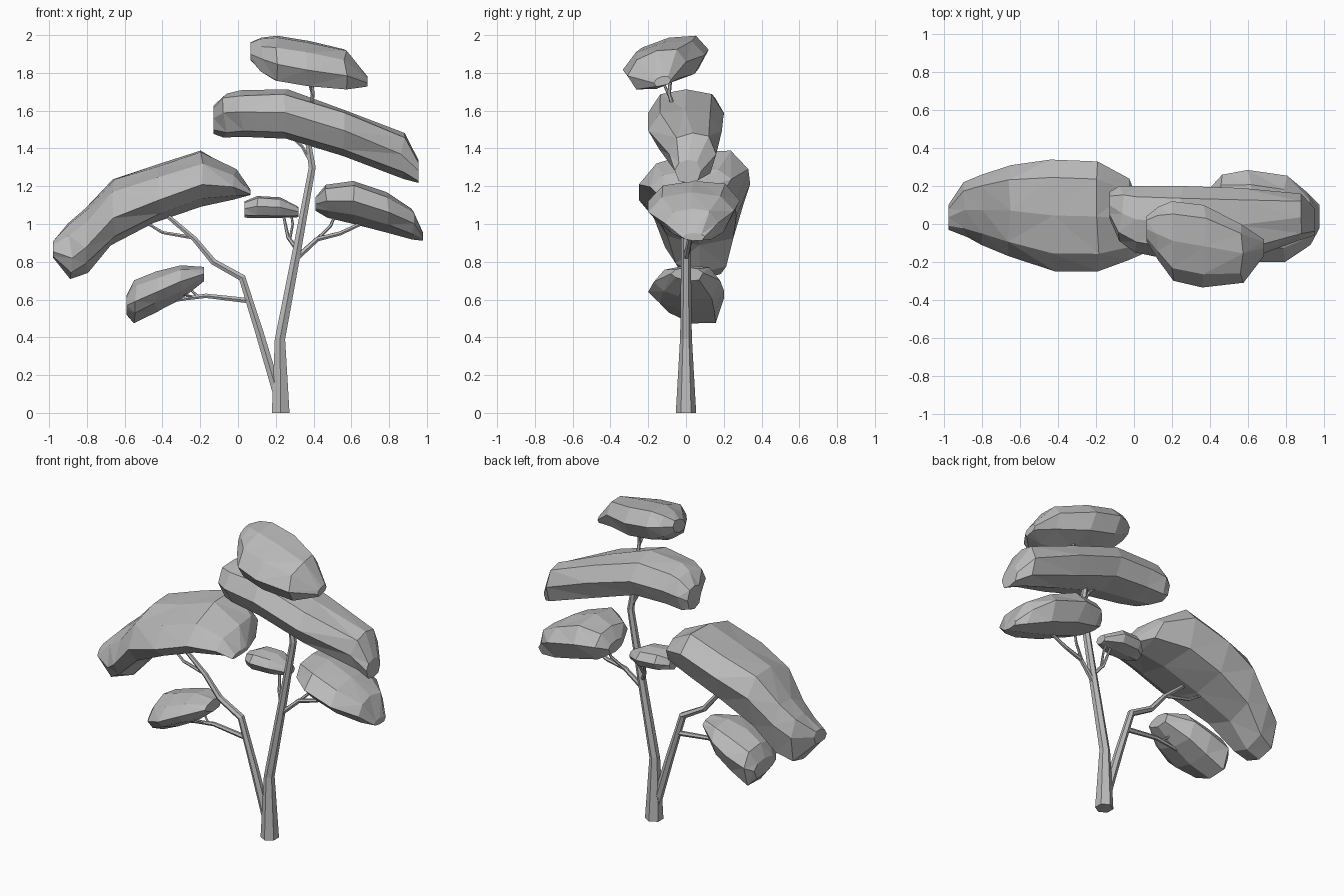
import bpy
import bmesh
import random

random.seed(4)

default_cube = bpy.data.objects.get("Cube")
if default_cube:
    bpy.data.objects.remove(default_cube, do_unlink=True)

# One flat colour for the whole tree
grey = bpy.data.materials.new("plain_grey")
grey.use_nodes = True
grey.diffuse_color = (0.5, 0.5, 0.5, 1)
shader = grey.node_tree.nodes["Principled BSDF"]
shader.inputs["Base Color"].default_value = grey.diffuse_color
shader.inputs["Roughness"].default_value = 0.9

# Unit cross-section of a leaf clump, full above and below
PROFILE = [(-1, .1), (-.68, .8), (0, 1), (.68, .82),
           (1, .05), (.75, -.75), (0, -1), (-.7, -.75)]


def clump(name, stations, tilt=0.0, dip=0.0, jitter=0.008):
    """Faceted clump lofted along x through (x, front, back, low, high).
    Tilt raises the back of the upper side, dip the back of the underside."""
    sheared = [v + (tilt if v > 0 else dip) * u for u, v in PROFILE]
    low_v, high_v = min(sheared), max(sheared)
    bm = bmesh.new()
    rings = []
    for x, front, back, low, high in stations:
        ring = []
        for (u, _), v in zip(PROFILE, sheared):
            y = front + (back - front) * (u + 1) / 2
            z = low + (high - low) * (v - low_v) / (high_v - low_v)
            slide = random.uniform(-2, 2) * jitter
            if x in (stations[0][0], stations[-1][0]):
                slide = 0
            ring.append(bm.verts.new((x + slide, y, z + random.uniform(-jitter, jitter) / 2)))
        rings.append(ring)
    count = len(PROFILE)
    for first, second in zip(rings, rings[1:]):
        for i in range(count):
            j = (i + 1) % count
            bm.faces.new((first[i], first[j], second[j], second[i]))
    bm.faces.new(rings[0])
    bm.faces.new(rings[-1])
    # Split the warped sides into crisp facets
    bmesh.ops.triangulate(bm, faces=[f for f in bm.faces if len(f.verts) == 4])
    bmesh.ops.recalc_face_normals(bm, faces=bm.faces)
    mesh = bpy.data.meshes.new(name)
    bm.to_mesh(mesh)
    bm.free()
    mesh.materials.append(grey)
    obj = bpy.data.objects.new(name, mesh)
    bpy.context.collection.objects.link(obj)


def limb(name, path, thick, thin):
    """Six-sided tapering branch along a path of (x, y, z) points."""
    curve = bpy.data.curves.new(name, "CURVE")
    curve.dimensions = "3D"
    curve.bevel_depth = 1
    curve.bevel_resolution = 1
    curve.use_fill_caps = True
    spline = curve.splines.new("POLY")
    spline.use_smooth = False
    spline.points.add(len(path) - 1)
    for i, (point, co) in enumerate(zip(spline.points, path)):
        point.co = (*co, 1)
        point.radius = thick + (thin - thick) * i / (len(path) - 1)
    curve.materials.append(grey)
    obj = bpy.data.objects.new(name, curve)
    bpy.context.collection.objects.link(obj)
    bpy.ops.object.select_all(action="DESELECT")
    obj.select_set(True)
    bpy.context.view_layer.objects.active = obj
    bpy.ops.object.convert(target="MESH")


# Trunk: thick foot, then a long leaning stem
limb("trunk_foot", [(.226, 0, 0), (.222, 0, .4)], .054, .031)
limb("trunk_stem", [(.222, 0, .39), (.31, 0, .85), (.393, 0, 1.3), (.365, 0, 1.47)], .031, .016)

# Side limb and its twigs
limb("side_limb", [(.21, 0, .1), (.115, 0, .42), (.022, 0, .715), (-.13, 0, .8),
                   (-.23, 0, .92), (-.37, 0, 1.04)], .028, .013)
limb("side_limb_twig", [(-.25, 0, .93), (-.4, .02, .955), (-.49, .04, 1.01)], .011, .007)
limb("low_branch", [(.05, 0, .595), (-.17, 0, .62), (-.28, 0, .605), (-.42, 0, .58)], .016, .008)
limb("low_branch_twig", [(-.21, 0, .615), (-.25, .02, .65), (-.28, .03, .69)], .008, .005)
limb("low_branch_front_twig", [(-.24, 0, .615), (-.34, -.06, .64)], .007, .005)

# Branches of the main stem
limb("right_branch", [(.31, 0, .82), (.42, .02, .92), (.54, .03, .95), (.67, .03, 1.01)], .016, .01)
limb("right_branch_twig", [(.41, .02, .91), (.49, .06, .99), (.52, .08, 1.06)], .01, .007)
limb("middle_branch", [(.31, 0, .87), (.265, .04, .93), (.24, .08, 1.05)], .013, .007)
limb("middle_branch_twig", [(.275, .03, .92), (.29, .07, 1.0), (.28, .09, 1.06)], .008, .006)
limb("upper_branch", [(.39, 0, 1.32), (.34, 0, 1.41), (.25, 0, 1.49)], .011, .007)
limb("top_branch", [(.365, 0, 1.45), (.39, -.06, 1.6), (.395, -.09, 1.69), (.39, -.08, 1.78)], .013, .009)
limb("top_branch_twig", [(.395, -.09, 1.68), (.37, -.13, 1.77)], .008, .006)

# Leaf clumps, from the top down
clump("top_foliage", [
    (.065, -.09, .04, 1.87, 1.96),
    (.12, -.19, .09, 1.81, 1.985),
    (.2, -.3, .12, 1.76, 1.995),
    (.37, -.335, .1, 1.73, 1.97),
    (.57, -.31, .0, 1.71, 1.925),
    (.685, -.17, -.08, 1.73, 1.78)], tilt=.38, dip=.4, jitter=.005)
clump("upper_foliage", [
    (-.13, .03, .17, 1.48, 1.63),
    (-.07, -.09, .2, 1.455, 1.69),
    (.02, -.15, .2, 1.46, 1.705),
    (.25, -.2, .2, 1.45, 1.71),
    (.55, -.2, .19, 1.36, 1.61),
    (.87, -.09, .16, 1.24, 1.485),
    (.955, -.06, .08, 1.215, 1.34)])
clump("left_foliage", [
    (-.98, -.03, .1, .82, .91),
    (-.89, -.07, .22, .705, 1.0),
    (-.8, -.11, .26, .74, 1.08),
    (-.66, -.17, .31, .89, 1.24),
    (-.43, -.25, .34, 1.01, 1.31),
    (-.2, -.25, .33, 1.09, 1.385),
    (-.02, -.19, .24, 1.13, 1.29),
    (.065, -.15, .02, 1.15, 1.18)], tilt=.3, dip=-.05)
clump("right_foliage", [
    (.41, .05, .2, 1.07, 1.14),
    (.47, -.08, .26, 1.03, 1.21),
    (.61, -.2, .285, 1.0, 1.23),
    (.8, -.2, .255, .95, 1.165),
    (.92, -.11, .17, .915, 1.08),
    (.98, -.02, .1, .91, .95)], tilt=.05, dip=-.25, jitter=.006)
clump("middle_foliage", [
    (.035, .02, .12, 1.035, 1.12),
    (.1, -.03, .18, 1.03, 1.15),
    (.22, -.02, .19, 1.03, 1.14),
    (.32, .04, .12, 1.035, 1.09)], jitter=.004)
clump("low_foliage", [
    (-.59, -.07, .15, .52, .62),
    (-.54, -.14, .2, .475, .7),
    (-.43, -.2, .2, .535, .745),
    (-.3, -.17, .18, .605, .78),
    (-.18, -.08, .09, .7, .77)], tilt=.08, dip=-.3, jitter=.006)
